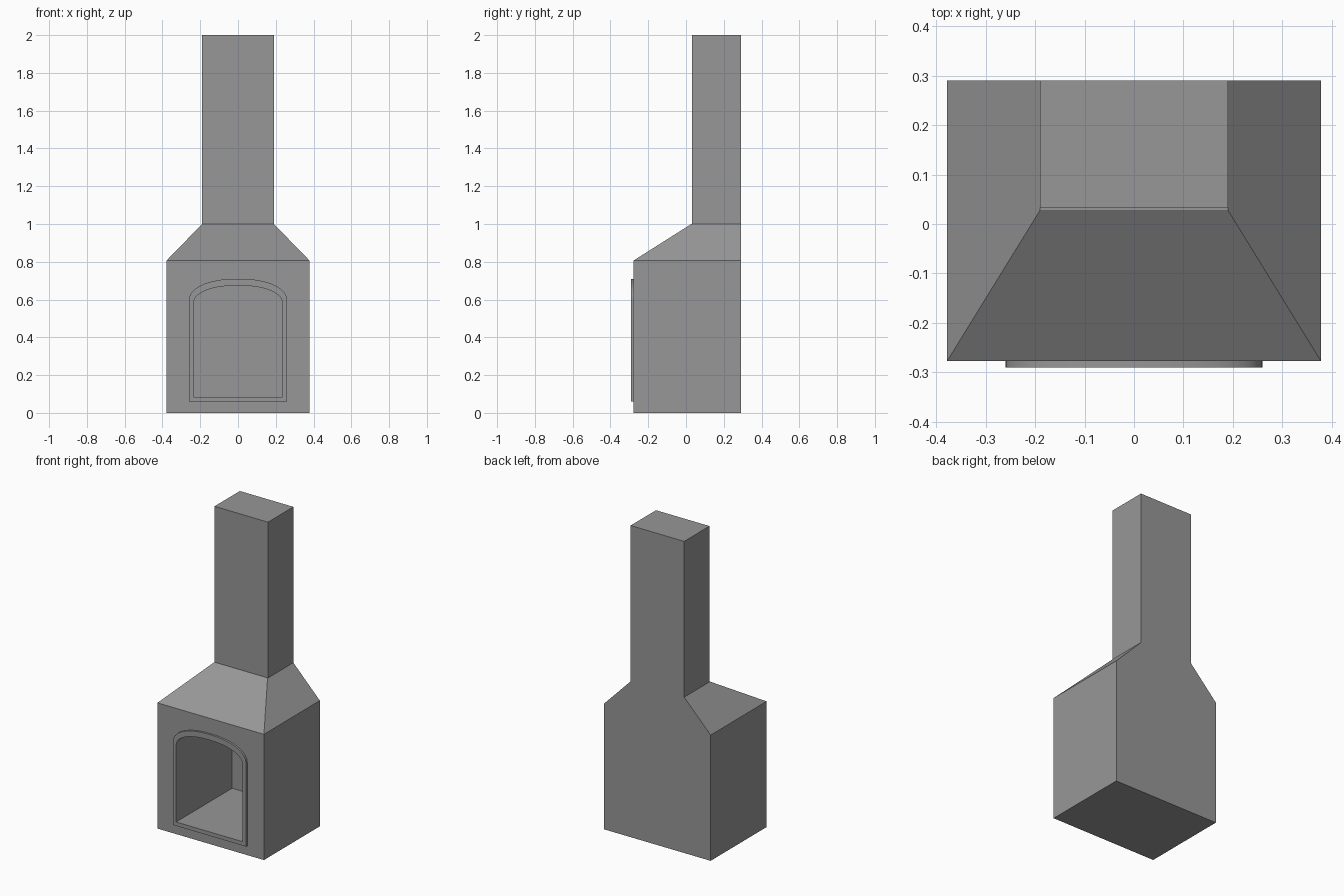
import bpy, bmesh, math

if "Cube" in bpy.data.objects:
    bpy.data.objects.remove(bpy.data.objects["Cube"])

BACK = 0.29
FRONT = -0.277

# Dark grey stone
stone = bpy.data.materials.new("dark_grey")
stone.diffuse_color = (0.31, 0.31, 0.31, 1)
stone.use_nodes = True
stone.node_tree.nodes["Principled BSDF"].inputs["Base Color"].default_value = stone.diffuse_color


def make_object(name, bm):
    bmesh.ops.recalc_face_normals(bm, faces=bm.faces[:])
    mesh = bpy.data.meshes.new(name)
    bm.to_mesh(mesh)
    bm.free()
    mesh.materials.append(stone)
    obj = bpy.data.objects.new(name, mesh)
    bpy.context.collection.objects.link(obj)
    return obj


def loft(name, rings):
    """Closed solid skinned through rings of equal point count."""
    bm = bmesh.new()
    loops = [[bm.verts.new(p) for p in ring] for ring in rings]
    n = len(loops[0])
    for a, b in zip(loops, loops[1:]):
        for i in range(n):
            j = (i + 1) % n
            bm.faces.new((a[i], a[j], b[j], b[i]))
    bm.faces.new(loops[0][::-1])
    bm.faces.new(loops[-1])
    return make_object(name, bm)


def rect(half_x, y_front, z):
    return [(-half_x, y_front, z), (half_x, y_front, z),
            (half_x, BACK, z), (-half_x, BACK, z)]


def arch(half_x, bottom, spring, top, y, steps=32):
    """Straight sided opening with a slightly squared elliptical head."""
    pts = [(-half_x, y, bottom), (half_x, y, bottom)]
    for i in range(steps + 1):
        t = math.pi * i / steps
        c, s = math.cos(t), max(math.sin(t), 0)
        pts.append((math.copysign(half_x * abs(c) ** 0.9, c), y,
                    spring + (top - spring) * s ** 0.9))
    return pts


def smooth(obj):
    bpy.ops.object.select_all(action='DESELECT')
    obj.select_set(True)
    bpy.context.view_layer.objects.active = obj
    bpy.ops.object.shade_smooth_by_angle(angle=math.radians(30))


outer = (0.26, 0.06, 0.59, 0.71)
inner = (0.236, 0.085, 0.575, 0.674)

# Firebox with tapered hood
firebox = loft("firebox_and_hood", [rect(0.378, FRONT, 0), rect(0.378, FRONT, 0.807),
                                    rect(0.19, 0.028, 1.0)])

# Arched fire chamber cut deep into the firebox
cutter = loft("chamber_cutter", [arch(*inner, -0.35), arch(*inner, 0.277)])
cut = firebox.modifiers.new("chamber", 'BOOLEAN')
cut.operation = 'DIFFERENCE'
cut.solver = 'EXACT'
cut.object = cutter
bpy.context.view_layer.objects.active = firebox
bpy.ops.object.modifier_apply(modifier=cut.name)
bpy.data.objects.remove(cutter)
smooth(firebox)

# Chimney flue
loft("chimney", [rect(0.19, 0.033, 1.0), rect(0.19, 0.033, 2.0)])

# Raised frame around the opening
bm = bmesh.new()
sections = [arch(*outer, FRONT), arch(*outer, -0.29),
            arch(*inner, -0.29), arch(*inner, FRONT)]
loops = [[bm.verts.new(p) for p in s] for s in sections]
for k in range(4):
    a, b = loops[k], loops[(k + 1) % 4]
    for i in range(len(a)):
        j = (i + 1) % len(a)
        bm.faces.new((a[i], a[j], b[j], b[i]))
smooth(make_object("opening_frame", bm))
